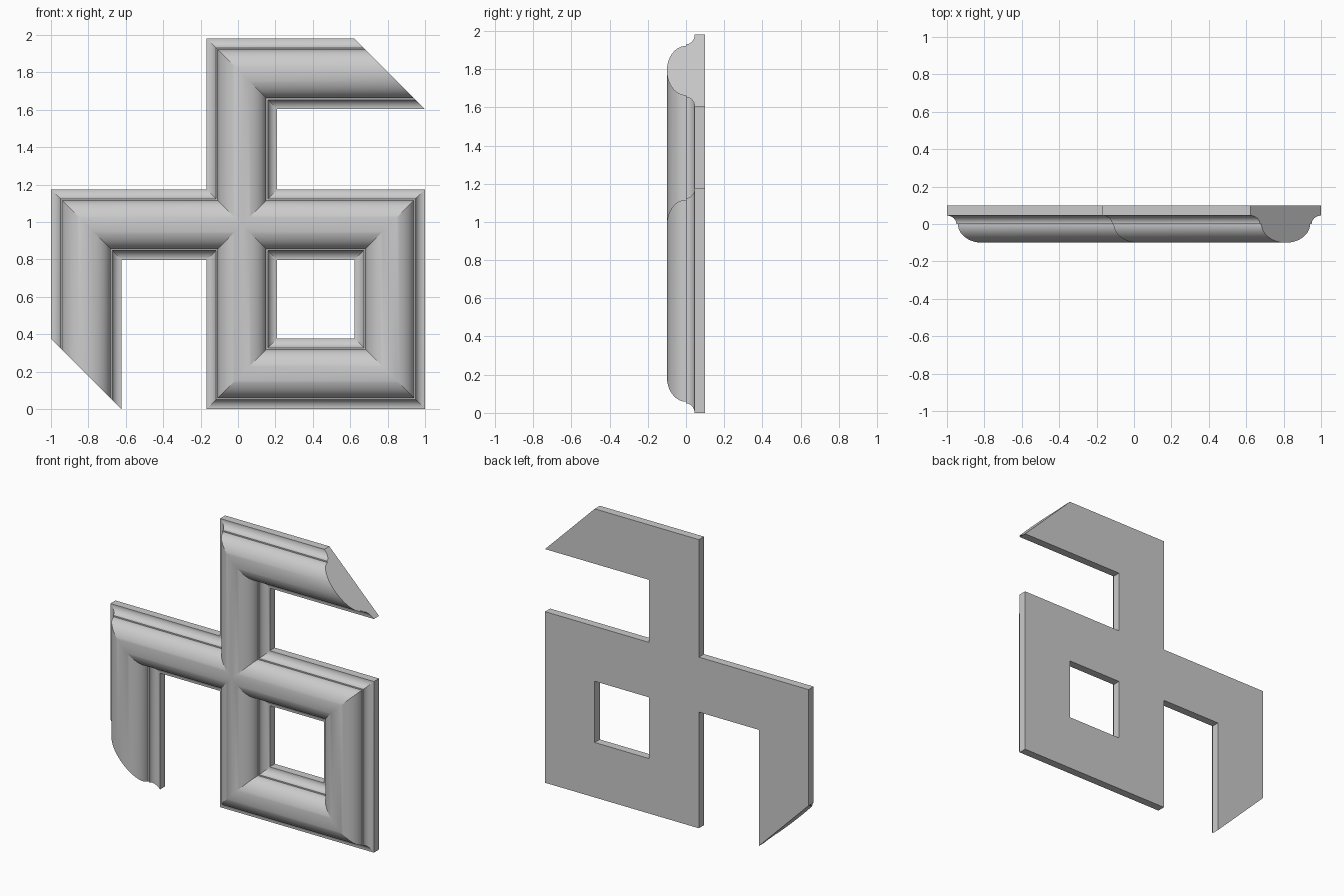
import bpy, bmesh, math
from mathutils import Vector

if "Cube" in bpy.data.objects:
    bpy.data.objects.remove(bpy.data.objects["Cube"])

W, BACK = 0.1885, 0.10           # half width of the moulding, back plane
XL, XC, XR = -0.8115, 0.021, 0.8115   # bar centre lines in x
ZB, ZC, ZT = 0.1885, 0.9855, 1.7915   # bar centre lines in z

# Moulding half profile (u across, y depth): round crown, fillet, cove to the rim
N, M = 16, 10
half = [(0.13 * math.sin(i / N * math.pi / 2), -0.10 * math.cos(i / N * math.pi / 2))
        for i in range(N + 1)]
half += [(W - 0.05 * math.cos(j / M * math.pi / 2), 0.045 * math.sin(j / M * math.pi / 2))
         for j in range(M + 1)]
profile = [(-u, y) for u, y in reversed(half[1:])] + half
profile += [(W, BACK), (0, BACK), (-W, BACK)]


def left_of(d):
    return Vector((-d.y, d.x))


def add_bar(bm, path, end_cut=None):
    """Sweep the profile along a right-angled path that starts at the crossing.
    Corners are mitred; the end is a 45 degree cut or runs back to the crossing."""
    pts = [Vector(p) for p in path]
    dirs = [(b - a).normalized() for a, b in zip(pts, pts[1:])]
    rings = []
    for i, p in enumerate(pts):
        ring = []
        for u, y in profile:
            if i == 0:                                  # groin joint at crossing
                q = p + left_of(dirs[0]) * u + dirs[0] * abs(u)
            elif i < len(pts) - 1:                      # mitre
                q = p + (left_of(dirs[i - 1]) + left_of(dirs[i])) * u
            elif end_cut is None:                       # back into crossing
                q = p + left_of(dirs[-1]) * u - dirs[-1] * abs(u)
            else:                                       # slanted free end
                q = p + (left_of(dirs[-1]) + dirs[-1] * end_cut) * u
            ring.append(bm.verts.new((q.x, y, q.y)))
        rings.append(ring)
    k = len(profile)
    for a, b in zip(rings, rings[1:]):
        for j in range(k):
            bm.faces.new((a[j], a[(j + 1) % k], b[(j + 1) % k], b[j]))
    if end_cut is not None:
        bm.faces.new(rings[-1])


bm = bmesh.new()
C = (XC, ZC)
# Closed square loop, upper hook and left hook
add_bar(bm, [C, (XR, ZC), (XR, ZB), (XC, ZB), C])
add_bar(bm, [C, (XC, ZT), (XR, ZT)], end_cut=-1)
add_bar(bm, [C, (XL, ZC), (XL, ZB)], end_cut=1)
bmesh.ops.remove_doubles(bm, verts=bm.verts, dist=1e-4)
bmesh.ops.recalc_face_normals(bm, faces=bm.faces)

mesh = bpy.data.meshes.new("moulding_ornament")
bm.to_mesh(mesh)
bm.free()
obj = bpy.data.objects.new("moulding_ornament", mesh)
bpy.context.collection.objects.link(obj)
bpy.context.view_layer.objects.active = obj
obj.select_set(True)
bpy.ops.object.shade_smooth_by_angle(angle=math.radians(16))
